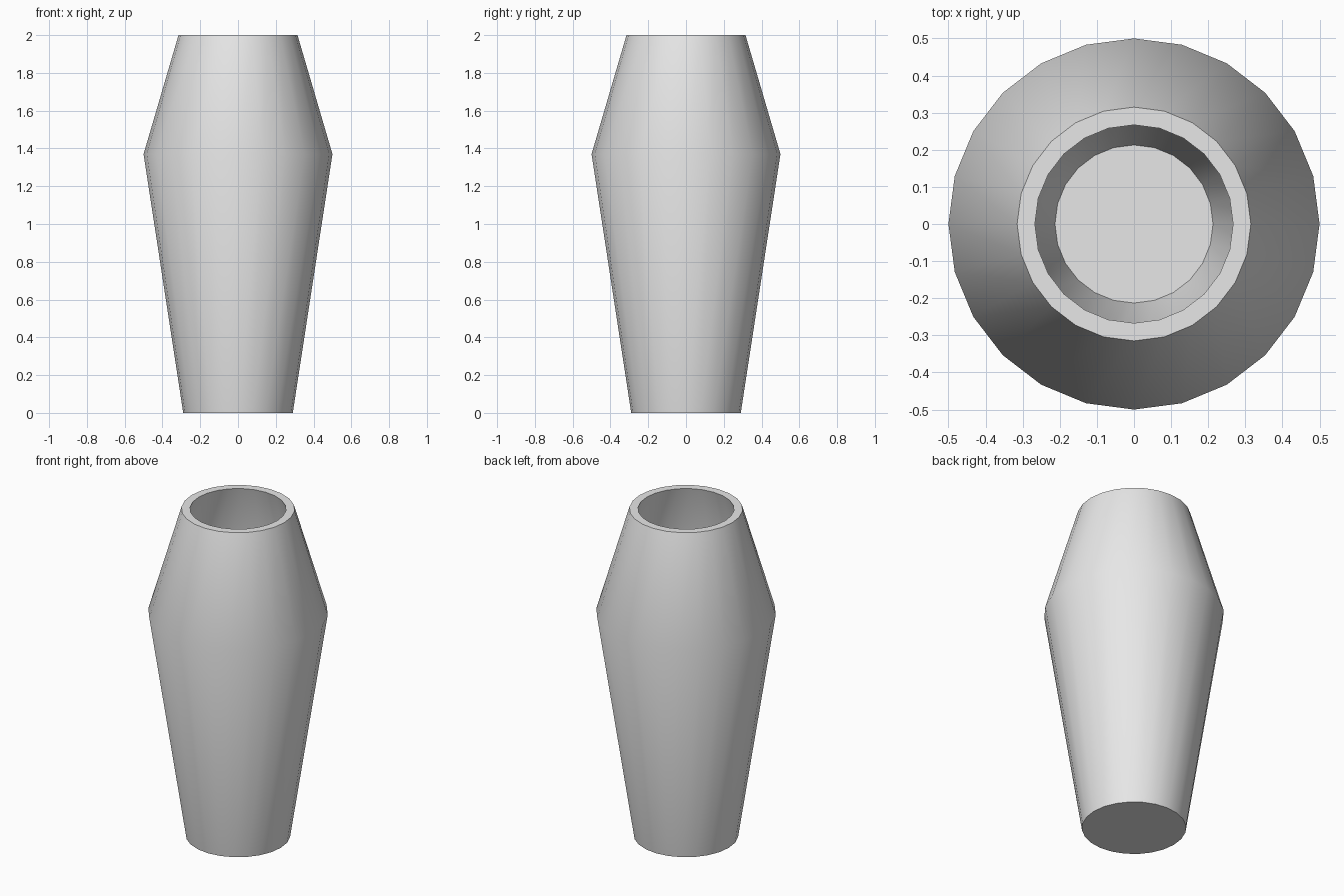
import bpy, bmesh, math

if "Cube" in bpy.data.objects:
    bpy.data.objects.remove(bpy.data.objects["Cube"])

SIDES = 24

# Closed wall profile (radius, height): underside, outer wall, rim, inner wall, floor
PROFILE = [
    (0.29, 0.0),    # foot
    (0.50, 1.37),   # shoulder
    (0.315, 2.0),   # rim outside
    (0.267, 2.0),   # rim inside
    (0.45, 1.37),   # inner shoulder
    (0.213, 0.06),  # inner floor
]

clay = bpy.data.materials.new("plain grey")
clay.diffuse_color = (0.8, 0.8, 0.8, 1.0)
clay.use_nodes = True
clay.node_tree.nodes["Principled BSDF"].inputs["Base Color"].default_value = clay.diffuse_color


def lathe(name, profile, material):
    """Spin the profile round z and cap both ends."""
    bm = bmesh.new()
    rings = []
    for r, z in profile:
        rings.append([bm.verts.new((r * math.cos(math.tau * i / SIDES),
                                    r * math.sin(math.tau * i / SIDES), z))
                      for i in range(SIDES)])
    for low, high in zip(rings, rings[1:]):
        for i in range(SIDES):
            j = (i + 1) % SIDES
            bm.faces.new((low[i], low[j], high[j], high[i]))
    bm.faces.new(rings[0][::-1])   # underside
    bm.faces.new(rings[-1])        # inner floor
    mesh = bpy.data.meshes.new(name)
    bm.to_mesh(mesh)
    bm.free()
    mesh.materials.append(material)
    obj = bpy.data.objects.new(name, mesh)
    bpy.context.collection.objects.link(obj)
    return obj


# Hollow vase, smooth round the sides with crisp rim and foot
vase = lathe("vase", PROFILE, clay)
bpy.context.view_layer.objects.active = vase
vase.select_set(True)
bpy.ops.object.shade_smooth_by_angle(angle=math.radians(30))
